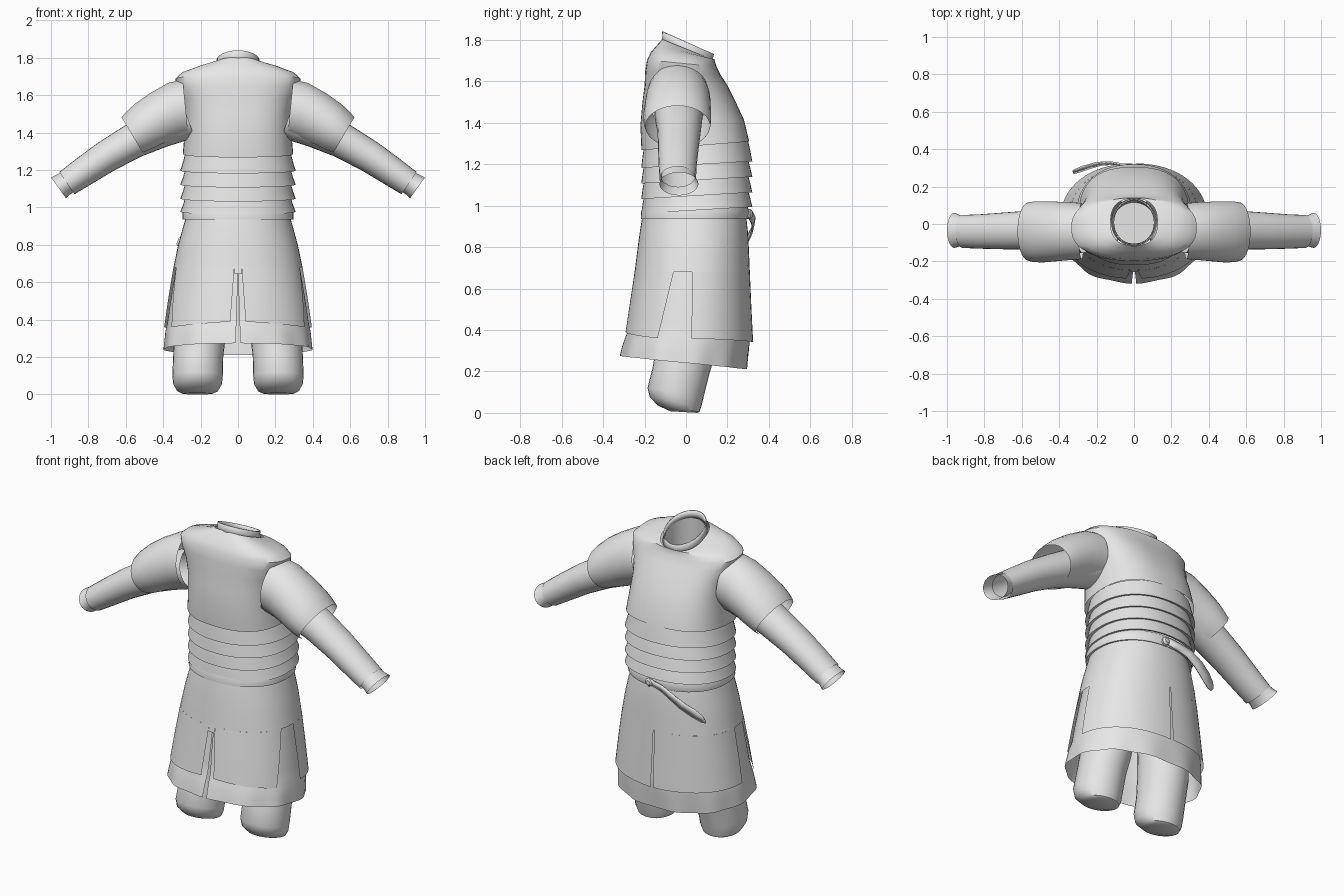
import bpy, bmesh, math
from mathutils import Vector

if "Cube" in bpy.data.objects:
    bpy.data.objects.remove(bpy.data.objects["Cube"])

cloth = bpy.data.materials.new("plain grey cloth")
cloth.diffuse_color = (0.8, 0.8, 0.8, 1)
cloth.use_nodes = True
cloth.node_tree.nodes["Principled BSDF"].inputs["Base Color"].default_value = cloth.diffuse_color


def spow(v, e):
    return math.copysign(abs(v) ** e, v)


def lerp(rows, t):
    """Interpolate a table of rows by its first column."""
    rows = sorted(rows)
    t = min(max(t, rows[0][0]), rows[-1][0])
    for a, b in zip(rows, rows[1:]):
        if t <= b[0]:
            f = (t - a[0]) / (b[0] - a[0])
            return [p + (q - p) * f for p, q in zip(a, b)]


def surface(name, grid, closed=True, cap=False, mirror=False, thick=0):
    """Skin a list of point rows into a sheet or tube."""
    bm = bmesh.new()
    rows = [[bm.verts.new(p) for p in r] for r in grid]
    n = len(rows[0])
    for a, b in zip(rows, rows[1:]):
        for i in range(n if closed else n - 1):
            j = (i + 1) % n
            bm.faces.new((a[i], a[j], b[j], b[i]))
    if cap:
        bm.faces.new(rows[-1])
    bmesh.ops.recalc_face_normals(bm, faces=bm.faces)
    me = bpy.data.meshes.new(name)
    bm.to_mesh(me)
    bm.free()
    ob = bpy.data.objects.new(name, me)
    bpy.context.collection.objects.link(ob)
    me.materials.append(cloth)
    if mirror:
        m = ob.modifiers.new("mirror", 'MIRROR')
        m.use_clip = False
        m.use_mirror_merge = False
    if thick:
        s = ob.modifiers.new("thickness", 'SOLIDIFY')
        s.thickness = thick
    return ob


def ring(z, rx, cy, ry, slope=0, power=2.0, n=48):
    """Level or tilted rounded ring around the body."""
    out = []
    for i in range(n):
        a = 2 * math.pi * i / n
        y = cy + ry * spow(math.sin(a), 2 / power)
        out.append((rx * spow(math.cos(a), 2 / power), y, z + slope * y))
    return out


# Upper body: half width, centre depth, half depth, tilt
body = [(1.285, .295, .045, .26, .08), (1.40, .285, .03, .25, .05),
        (1.50, .285, .015, .225, 0), (1.58, .30, 0, .20, 0),
        (1.64, .325, -.015, .182, -.05), (1.685, .335, -.02, .168, -.1),
        (1.715, .30, -.015, .155, -.15), (1.74, .22, 0, .14, -.25),
        (1.757, .125, .01, .125, -.4)]
surface("tunic_top", [ring(*r, power=2.5) for r in body])

# Slanted collar and the lining floor inside it
surface("collar", [ring(1.745, .122, .008, .128, -.4), ring(1.765, .112, .008, .122, -.42),
                   ring(1.79, .115, .01, .125, -.43)], thick=.006)
surface("neck_lining", [ring(1.755, .112, .01, .115, -.4), ring(1.62, .115, 0, .115)], cap=True)

# Overlapping waist bands, each flaring at its lower edge
for i, (top, bottom) in enumerate([(1.30, 1.195), (1.21, 1.12), (1.135, 1.045), (1.06, .975)]):
    surface(f"waist_band_{i + 1}",
            [ring(top, .28, .048, .25, .06, 2.2), ring((top + bottom) / 2, .292, .05, .26, .06, 2.2),
             ring(bottom, .308, .052, .268, .06, 2.2), ring(bottom + .008, .285, .05, .25, .06, 2.2)])
surface("belt", [ring(1.0, .285, .045, .25, 0, 2.2), ring(.97, .297, .045, .262, 0, 2.2),
                 ring(.935, .297, .04, .258, 0, 2.2), ring(.94, .275, .04, .245, 0, 2.2)])

# Skirt shape by height: half width, centre depth, half depth
SKIRT = [(.34, .398, .012, .312), (.5, .375, .02, .296), (.68, .345, .03, .278),
         (.8, .32, .035, .268), (.88, .298, .038, .26), (.95, .278, .04, .25)]


def skirt_point(deg, z, inset=0):
    _, rx, cy, ry = lerp(SKIRT, z)
    a = math.radians(deg)
    return ((rx - inset) * spow(math.cos(a), .92), cy + (ry - inset) * spow(math.sin(a), .92), z)


surface("skirt_upper", [[skirt_point(i * 7.5, z) for i in range(48)]
                        for z in (.95, .92, .88, .84, .8, .74, .68)])


def panel(name, a0, a1, hem0, hem1):
    """Skirt panel between two slit edges, each given as (top, bottom) degrees."""
    grid = []
    for j in range(9):
        t = j / 8
        lo, hi = (e[0] + (e[1] - e[0]) * t for e in (a0, a1))
        row = []
        for i in range(17):
            u = i / 16
            hem = hem0 + (hem1 - hem0) * u
            row.append(skirt_point(lo + (hi - lo) * u, .68 + (hem - .68) * t))
        grid.append(row)
    surface(name, grid, closed=False, mirror=True)


panel("skirt_front_panels", (-87.5, -85), (-17, -27), .39, .36)
panel("skirt_back_panels", (0, 2), (89.8, 89), .36, .34)

# Filler above the front slit
surface("front_slit_top", [[skirt_point(-92.5 + i, z) for i in range(6)] for z in (.69, .645)],
        closed=False)

# Underskirt with a narrow front slit and wavy hem
under = []
for j in range(11):
    t = j / 10
    row = []
    for i in range(97):
        slit = .3 + 1.6 * max(0, t - .35)
        d = -90 + slit + (360 - 2 * slit) * i / 96
        a = math.radians(d)
        z = .72 + (.242 - .032 * math.sin(a) - .72) * t
        x, y, _ = skirt_point(d, z, .014)
        f = max(0, (t - .7) / .3)
        k = 1 + f * (.03 + .014 * math.sin(11 * a))
        row.append((x * k, (y + .01) * k - .01 - .022 * f, z))
    under.append(row)
surface("underskirt", under, closed=False)

# Rounded trouser legs leaning toward the front
legs = [(.62, .17, .03, .13, .15, 0), (.45, .19, .02, .135, .15, 0), (.3, .205, 0, .138, .145, -.05),
        (.2, .213, -.025, .134, .138, -.08), (.1, .216, -.05, .135, .136, -.15),
        (.055, .216, -.05, .13, .125, -.17), (.02, .216, -.035, .11, .1, -.15),
        (.004, .216, -.01, .08, .065, -.06)]
surface("trouser_legs",
        [[(cx + rx * math.cos(a), cy + ry * math.sin(a), z + k * ry * math.sin(a))
          for a in (2 * math.pi * i / 28 for i in range(28))]
         for z, cx, cy, rx, ry, k in legs], cap=True, mirror=True)


def arm(name, rows, start=0, end=360, n=28, closed=True):
    """Tube along an arm; rows give centre x, y, z, half height, half depth, lean."""
    grid = []
    for cx, cy, cz, h, d, lean in rows:
        row = []
        for i in range(n):
            a = math.radians(start + (end - start) * i / (n if closed else n - 1))
            s = h * math.sin(a)
            row.append((cx + s * math.sin(lean), cy + d * math.cos(a), cz + s * math.cos(lean)))
        grid.append(row)
    return surface(name, grid, closed=closed, mirror=True)


# Long inner sleeves
arm("inner_sleeves", [(.27, -.035, 1.48, .115, .12, .35), (.42, -.035, 1.425, .108, .115, .45),
                      (.56, -.033, 1.355, .094, .104, .55), (.70, -.037, 1.275, .086, .098, .57),
                      (.82, -.04, 1.195, .079, .092, .58), (.915, -.04, 1.13, .072, .088, .6)])
arm("cuffs", [(.90, -.038, 1.142, .062, .082, .6), (.935, -.036, 1.122, .064, .084, .6),
              (.96, -.034, 1.105, .068, .094, .62)])

# Short outer sleeves, open along the underside
arm("outer_sleeves", [(.28, -.038, 1.53, .155, .15, .1), (.34, -.038, 1.515, .155, .155, .22),
                      (.42, -.04, 1.475, .145, .16, .38), (.49, -.042, 1.433, .136, .164, .48),
                      (.535, -.042, 1.402, .126, .162, .53), (.563, -.04, 1.382, .117, .156, .54)],
    -62, 242, closed=False)

# Loose belt strap trailing across the back
strap = []
for x, y, z, w in [(.03, .31, .965, .016), (-.05, .318, .95, .018), (-.12, .33, .925, .02),
                   (-.19, .325, .885, .024), (-.26, .305, .845, .026), (-.305, .288, .815, .02),
                   (-.325, .28, .797, .006)]:
    strap.append([Vector((x + .6 * w, y - .006, z - w)), Vector((x - .6 * w, y + .006, z + w))])
surface("belt_strap", strap, closed=False, thick=.008)
surface("belt_knot", [[(.03 + r * math.cos(i * math.pi / 4), y, .96 + r * math.sin(i * math.pi / 4))
                       for i in range(8)] for y, r in ((.28, .025), (.31, .025), (.32, .014))], cap=True)

# Smooth shading with crisp edges
bpy.ops.object.select_all(action='SELECT')
bpy.context.view_layer.objects.active = bpy.context.scene.objects[0]
bpy.ops.object.shade_smooth_by_angle(angle=math.radians(40))
